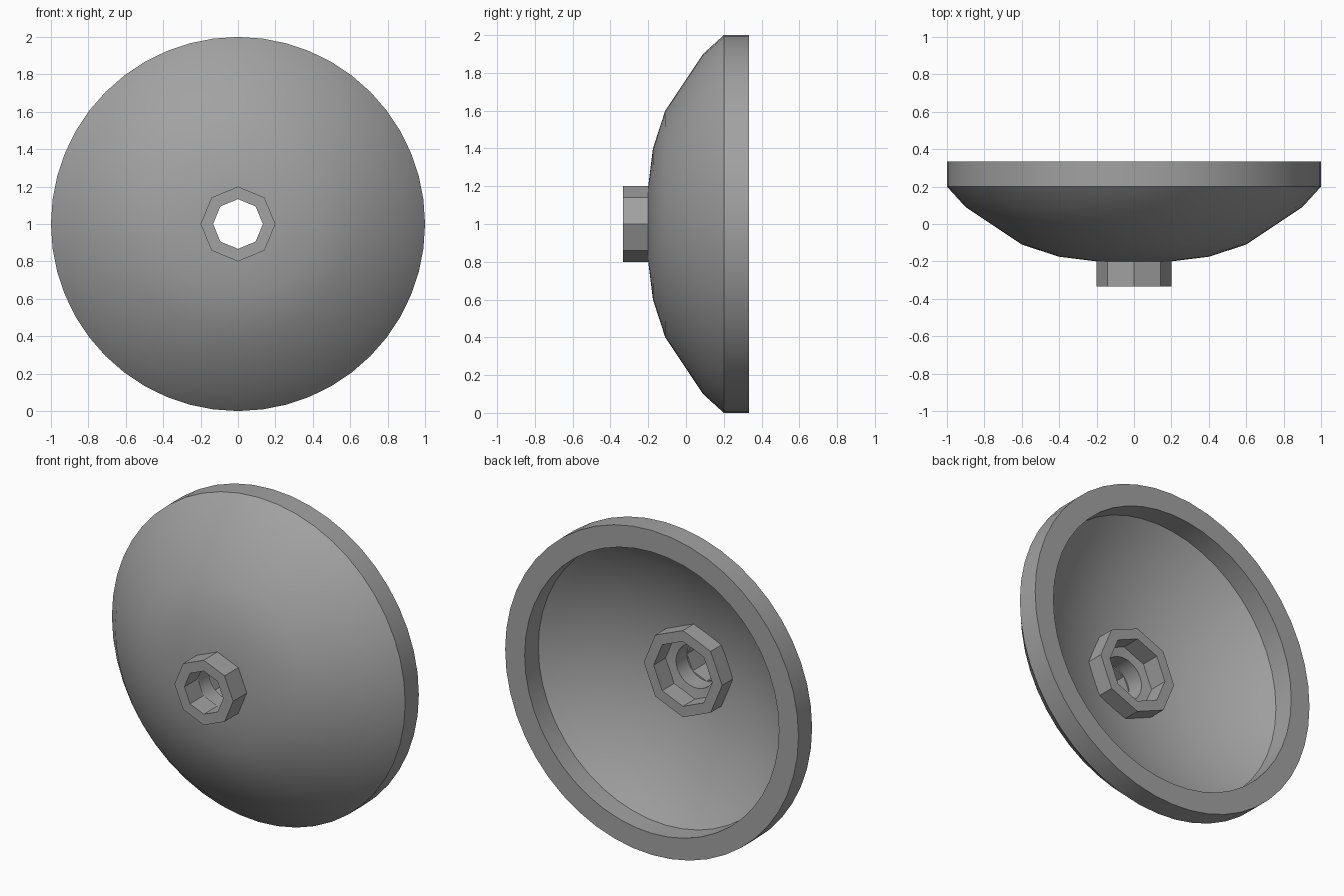
import bpy, bmesh, math

cube = bpy.data.objects.get("Cube")
if cube:
    bpy.data.objects.remove(cube, do_unlink=True)

grey = bpy.data.materials.new("plain grey")
grey.use_nodes = True
colour = (0.36, 0.36, 0.36, 1)
grey.diffuse_color = colour
grey.node_tree.nodes["Principled BSDF"].inputs["Base Color"].default_value = colour

AXIS_Z = 1.0


def revolve(name, profile, sides):
    """Turn a closed (radius, y) loop around the horizontal front-back axis."""
    bm = bmesh.new()
    rings = []
    for i in range(sides):
        a = 2 * math.pi * i / sides
        rings.append([bm.verts.new((r * math.cos(a), y, AXIS_Z + r * math.sin(a)))
                      for r, y in profile])
    n = len(profile)
    for i in range(sides):
        here, after = rings[i], rings[(i + 1) % sides]
        for j in range(n):
            k = (j + 1) % n
            bm.faces.new((here[j], here[k], after[k], after[j]))
    bmesh.ops.recalc_face_normals(bm, faces=bm.faces)
    mesh = bpy.data.meshes.new(name)
    bm.to_mesh(mesh)
    bm.free()
    mesh.materials.append(grey)
    obj = bpy.data.objects.new(name, mesh)
    bpy.context.collection.objects.link(obj)
    return obj


def tube(name, outer, inner, front, back):
    return revolve(name, [(outer, front), (outer, back), (inner, back), (inner, front)], 8)


# Dish: stepped outer bowl and rim, then a spherical hollow down to the centre hole
HOLE, LIP, LIP_Y, FLOOR_Y = 0.133, 0.867, 0.2, -0.1
depth = LIP_Y - FLOOR_Y
ball = (LIP ** 2 + depth ** 2) / (2 * depth)
outside = [(HOLE, -0.2), (0.2, -0.2), (0.4, -0.175), (0.6, -0.11),
           (0.9, 0.09), (1.0, 0.2), (1.0, 0.333), (LIP, 0.333)]
steps = 10
inside = []
for s in range(steps + 1):
    r = LIP + (HOLE - LIP) * s / steps
    inside.append((r, FLOOR_Y + ball - math.sqrt(ball ** 2 - r ** 2)))
dish = revolve("dish", outside + inside, 48)

bpy.ops.object.select_all(action="DESELECT")
dish.select_set(True)
bpy.context.view_layer.objects.active = dish
bpy.ops.object.shade_smooth_by_angle(angle=math.radians(35))

# Hollow eight-sided stud in front and wider socket behind
tube("front_stud", 0.2, HOLE, -0.333, -0.2)
tube("back_socket", 0.267, 0.2, -0.1, 0.03)
